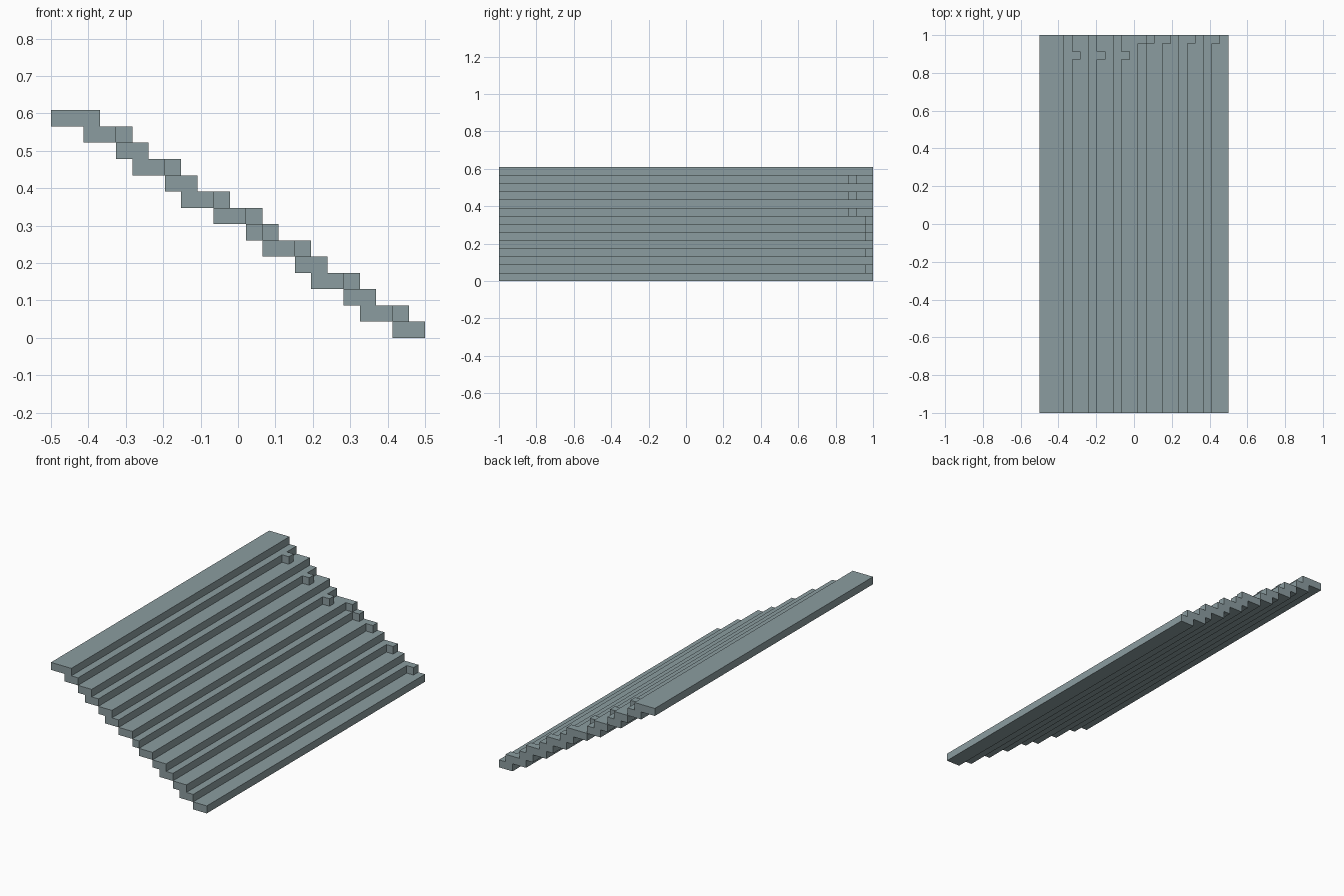
import bpy, bmesh

if "Cube" in bpy.data.objects:
    bpy.data.objects.remove(bpy.data.objects["Cube"])

U = 1 / 23  # one block unit: the model is 23 x 46 x 14 blocks

mat = bpy.data.materials.new("slate grey")
mat.diffuse_color = (0.26, 0.335, 0.35, 1)
mat.use_nodes = True
mat.node_tree.nodes["Principled BSDF"].inputs["Base Color"].default_value = mat.diffuse_color


def pos(x, y, z):
    return ((x - 11.5) * U, (y - 23) * U, z * U)


def prism(name, profile, y0, y1, skip=()):
    """Extrude an x-z profile along y, leaving out the listed side faces."""
    bm = bmesh.new()
    front = [bm.verts.new(pos(x, y0, z)) for x, z in profile]
    back = [bm.verts.new(pos(x, y1, z)) for x, z in profile]
    bm.faces.new(front[::-1])
    bm.faces.new(back)
    n = len(profile)
    sides = [bm.faces.new((front[i], front[(i + 1) % n], back[(i + 1) % n], back[i]))
             for i in range(n)]
    bmesh.ops.recalc_face_normals(bm, faces=bm.faces[:])
    bmesh.ops.delete(bm, geom=[sides[i] for i in skip], context='FACES_ONLY')
    me = bpy.data.meshes.new(name)
    bm.to_mesh(me)
    bm.free()
    me.materials.append(mat)
    bpy.context.collection.objects.link(bpy.data.objects.new(name, me))


def plank(name, k, a, b):
    prism(name, [(a, k), (b, k), (b, k + 1), (a, k + 1)], 0, 46)


def double_plank(name, k, a0, b0, a1, b1):
    """Plank on layer k overlapping the one on the layer below."""
    prism(name, [(a0, k + 1), (b0, k + 1), (b0, k), (b1, k), (b1, k - 1),
                 (a1, k - 1), (a1, k), (a0, k)], 0, 46)


# Overlapping pairs of steps: upper layer, its x range, lower x range
for k, a0, b0, a1, b1 in [(13, 0, 3, 2, 4), (11, 4, 6, 5, 7), (9, 7, 9, 8, 10),
                          (4, 15, 17, 16, 18), (2, 18, 20, 19, 21)]:
    double_plank(f"double_step_{k}", k, a0, b0, a1, b1)

# Single steps
for k, a, b in [(7, 10, 12), (6, 12, 13), (5, 13, 15), (0, 21, 23)]:
    plank(f"single_step_{k}", k, a, b)

# Small blocks in the step corners: layer, x, y (bottom and left sides are hidden)
for k, x, y in [(12, 4, 43), (10, 7, 43), (8, 10, 43), (7, 12, 45),
                (6, 13, 45), (5, 15, 45), (3, 18, 45), (1, 21, 45)]:
    prism(f"corner_block_{k}", [(x, k), (x + 1, k), (x + 1, k + 1), (x, k + 1)],
          y, y + 1, skip=(0, 3))
